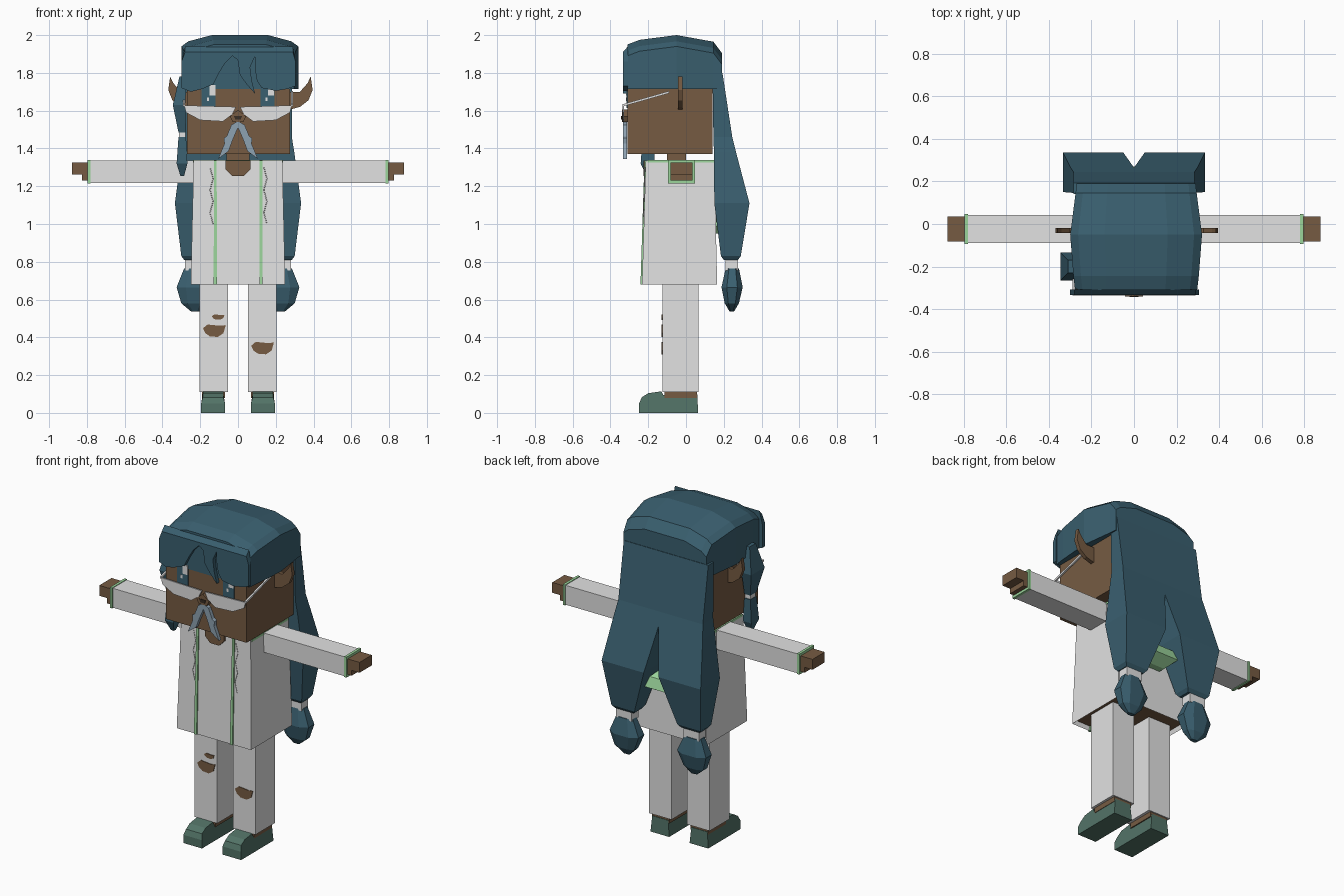
import bpy, bmesh

cube = bpy.data.objects.get("Cube")
if cube:
    bpy.data.objects.remove(cube, do_unlink=True)


def material(name, r, g, b):
    m = bpy.data.materials.new(name)
    m.use_nodes = True
    m.diffuse_color = (r, g, b, 1)
    m.node_tree.nodes["Principled BSDF"].inputs["Base Color"].default_value = (r, g, b, 1)
    return m


WHITE = material("white cloth", .76, .76, .76)
HAIR = material("blue hair", .042, .115, .16)
SKIN = material("brown skin", .18, .105, .055)
SHOE = material("green shoe", .085, .17, .135)
TRIM = material("light green trim", .33, .66, .33)
GREY = material("grey moustache", .27, .36, .44)
DARK = material("dark brown", .04, .027, .017)


def build(name, rings, mat):
    """Skin a list of equal-length rings into a closed flat-shaded solid."""
    bm = bmesh.new()
    loops = [[bm.verts.new(p) for p in ring] for ring in rings]
    n = len(loops[0])
    for a, b in zip(loops, loops[1:]):
        for i in range(n):
            j = (i + 1) % n
            bm.faces.new((a[i], a[j], b[j], b[i]))
    bm.faces.new(loops[0])
    bm.faces.new(loops[-1])
    bmesh.ops.recalc_face_normals(bm, faces=bm.faces)
    me = bpy.data.meshes.new(name)
    bm.to_mesh(me)
    bm.free()
    me.materials.append(mat)
    ob = bpy.data.objects.new(name, me)
    bpy.context.collection.objects.link(ob)
    return ob


def loft(name, levels, mat, side=1, chamfer=0):
    """Stack rectangles (x0, x1, y0, y1, z), optionally with cut corners."""
    rings = []
    for x0, x1, y0, y1, z in levels:
        cx, cy = (x1 - x0) * chamfer, (y1 - y0) * chamfer
        if chamfer:
            pts = [(x0 + cx, y0), (x1 - cx, y0), (x1, y0 + cy), (x1, y1 - cy),
                   (x1 - cx, y1), (x0 + cx, y1), (x0, y1 - cy), (x0, y0 + cy)]
        else:
            pts = [(x0, y0), (x1, y0), (x1, y1), (x0, y1)]
        rings.append([(side * x, y, z) for x, y in pts])
    return build(name, rings, mat)


def box(name, x0, x1, y0, y1, z0, z1, mat, side=1):
    return loft(name, [(x0, x1, y0, y1, z0), (x0, x1, y0, y1, z1)], mat, side)


def plate(name, pts, y0, y1, mat, side=1, shift=0):
    """Extrude an x-z outline along y."""
    return build(name, [[(side * x + shift, y, z) for x, z in pts] for y in (y0, y1)], mat)


# Head, neck and neckline
box("head", -.27, .275, -.31, .14, 1.37, 1.9, SKIN)
box("neck", -.06, .06, -.1, .0, 1.3, 1.38, SKIN)
plate("neckline", [(-.065, 1.335), (-.065, 1.29), (-.03, 1.255), (.03, 1.255),
                   (.065, 1.29), (.065, 1.335)], -.226, -.2, SKIN)

# Coat with a recessed, open-looking underside
coat = loft("coat", [(-.25, .25, -.233, .165, .68), (-.235, .235, -.213, .15, 1.335)], WHITE)
coat.data.materials.append(SKIN)
bm = bmesh.new()
bm.from_mesh(coat.data)
base = min(bm.faces, key=lambda f: f.calc_center_median().z)
bmesh.ops.inset_region(bm, faces=[base], thickness=.012)
for v in base.verts:
    v.co.z += .025
base.material_index = 1
bm.to_mesh(coat.data)
bm.free()
loft("collar_trim", [(-.238, .238, -.205, .154, 1.325), (-.237, .237, -.205, .153, 1.338)], TRIM)
for x, tag in ((-.12, "right"), (.122, "left")):
    loft(tag + "_coat_edge", [(x - .009, x + .009, -.241, -.22, .68),
                              (x - .007, x + .007, -.22, -.2, 1.335)], TRIM)
loft("back_bow", [(-.05, .05, .16, .2, .95), (-.09, .09, .16, .27, .99),
                  (-.07, .07, .16, .25, 1.05), (-.03, .03, .14, .17, 1.09)], TRIM)

for s, tag in ((-1, "right_"), (1, "left_")):
    # Arm
    box(tag + "sleeve", .2, .785, -.09, .043, 1.218, 1.336, WHITE, s)
    box(tag + "cuff", .782, .798, -.095, .047, 1.215, 1.34, TRIM, s)
    box(tag + "hand", .79, .878, -.083, .035, 1.262, 1.325, SKIN, s)
    box(tag + "thumb", .79, .825, -.083, .035, 1.23, 1.265, SKIN, s)
    # Leg and shoe
    box(tag + "leg", .053, .205, -.125, .065, .11, .71, WHITE, s)
    box(tag + "ankle", .07, .19, -.115, .057, .08, .112, SKIN, s)
    profile = [(-.248, 0), (-.248, .05), (-.235, .082), (-.2, .104), (-.13, .114),
               (-.12, .094), (.06, .097), (.064, 0)]
    build(tag + "shoe", [[(s * (.132 + d * (.054 if z > .06 else .063)), y, z)
                          for y, z in profile] for d in (-1, 1)], SHOE)
    # Ear
    plate(tag + "ear", [(.24, 1.7), (.315, 1.7), (.355, 1.745), (.372, 1.78), (.382, 1.71),
                        (.36, 1.655), (.315, 1.62), (.24, 1.6)], -.042, -.018, SKIN, s, .013)
    # Eye
    x = s * .155
    box(tag + "eye", x - .037, x + .037, -.314, -.308, 1.615, 1.72, HAIR)
    x += .02
    box(tag + "eye_shine", x - .016, x + .016, -.317, -.308, 1.68, 1.735, WHITE)
    box(tag + "eye_glint", x - .03, x - .018, -.317, -.308, 1.65, 1.67, WHITE)
    # Half-moon spectacles
    plate(tag + "lens", [(.01, 1.62), (.285, 1.628), (.275, 1.59), (.2, 1.55), (.08, 1.543),
                         (.03, 1.58)], -.336, -.328, WHITE, s)
    build(tag + "spectacle_arm", [[(s * a, y, z + b) for a, b in
          ((.28, 0), (.29, 0), (.29, .012), (.28, .012))]
          for y, z in ((-.336, 1.622), (-.09, 1.692))], WHITE)
    # Moustache
    plate(tag + "moustache", [(0, 1.545), (.035, 1.525), (.06, 1.465), (.075, 1.455),
                              (.072, 1.425), (.105, 1.345), (.05, 1.385), (.03, 1.44),
                              (0, 1.51)], -.334, -.312, GREY, s)
    # Long back hair splitting into two tied tails
    loft(tag + "hair_tail", [(0, .285, .14, .193, 1.8), (0, .285, .145, .245, 1.46),
                             (0, .298, .148, .265, 1.38), (.05, .334, .15, .336, 1.11),
                             (.145, .3, .185, .29, .83), (.16, .285, .2, .275, .81)], HAIR, s)
    box(tag + "tail_tie", .175, .28, .21, .275, .755, .815, WHITE, s)
    loft(tag + "tail_tip", [(.175, .285, .21, .28, .765), (.13, .325, .188, .3, .665),
                            (.165, .3, .205, .28, .58), (.205, .25, .23, .255, .538)],
         HAIR, s, .25)

# Nose
plate("nose", [(0, 1.605), (.042, 1.57), (.028, 1.54), (-.028, 1.54), (-.042, 1.57)],
      -.34, -.31, SKIN)
plate("nose_shadow", [(-.022, 1.572), (.022, 1.572), (.014, 1.552), (-.014, 1.552)],
      -.343, -.33, DARK)

# Hair cap, lofted front to back
cap = []
for y, top, w in ((-.311, 1.95, .287), (-.245, 1.975, .295), (-.05, 2, .31),
                  (.145, 1.965, .285), (.19, 1.905, .28)):
    half = [(w, 1.715), (w, top - .06), (w * .88, top - .033), (w * .48, top)]
    outline = half + [(-x, z) for x, z in reversed(half)]
    cap.append([(x + .01, y, z) for x, z in outline])
build("hair_cap", cap, HAIR)

# Fringe with a forehead gap and a curled strand; its top leans back to the cap
fringe = plate("fringe", [
    (-.28, 1.91), (-.3, 1.86), (-.3, 1.72), (-.25, 1.7), (-.19, 1.715), (-.13, 1.74),
    (-.1, 1.8), (-.07, 1.85), (-.03, 1.89), (-.002, 1.87), (.01, 1.79), (.045, 1.74),
    (.09, 1.69), (.073, 1.76), (.064, 1.83), (.09, 1.888), (.09, 1.82), (.1, 1.76),
    (.125, 1.72), (.2, 1.705), (.26, 1.715), (.305, 1.73), (.305, 1.86), (.29, 1.91)],
    -.334, -.308, HAIR)
for v in fringe.data.vertices:
    if v.co.z > 1.9 and v.co.y > -.32:
        v.co.z += .03

# Thin braid beside the face
loft("braid", [(-.31, -.27, -.23, -.17, 1.78), (-.345, -.28, -.265, -.135, 1.63),
               (-.315, -.275, -.23, -.17, 1.485)], HAIR)
box("braid_tie", -.313, -.277, -.225, -.175, 1.455, 1.49, WHITE)
loft("braid_tip", [(-.315, -.275, -.23, -.17, 1.46), (-.325, -.268, -.24, -.165, 1.32),
                   (-.305, -.285, -.21, -.19, 1.255)], HAIR)

# Drawstrings hanging on the coat
for x, tag in ((-.14, "right"), (.145, "left")):
    cu = bpy.data.curves.new(tag + "_drawstring", "CURVE")
    cu.dimensions = "3D"
    cu.bevel_depth = .002
    cu.bevel_resolution = 0
    cu.materials.append(WHITE)
    sp = cu.splines.new("POLY")
    sp.points.add(5)
    for i, p in enumerate(sp.points):
        p.co = (x + (.008 if i % 2 else -.008), -.217 - i * .002, 1.3 - i * .06, 1)
    bpy.context.collection.objects.link(bpy.data.objects.new(tag + "_drawstring", cu))

# Torn patches on the trousers
tear = [(-1, .4), (-.6, 1), (.5, .8), (1, .9), (.8, -.4), (.3, -1), (-.4, -.9), (-.8, -.4)]
for i, (x, z, w, h) in enumerate(((-.125, .435, .06, .033), (-.105, .507, .034, .014),
                                  (.13, .343, .06, .033))):
    plate("trouser_tear_%d" % (i + 1), [(x + a * w, z + b * h) for a, b in tear],
          -.129, -.121, SKIN)
